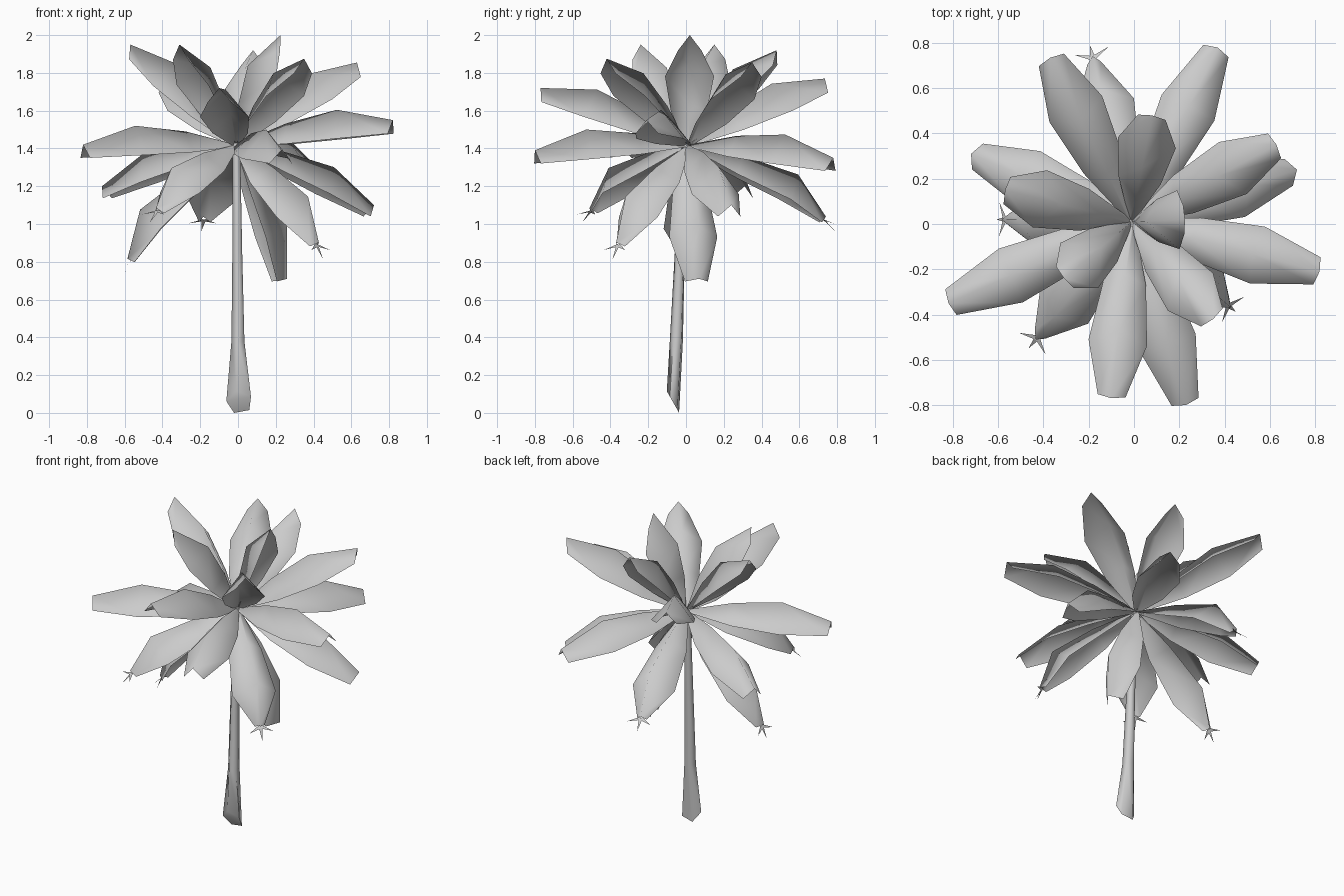
import bpy, math
from mathutils import Vector

if "Cube" in bpy.data.objects:
    bpy.data.objects.remove(bpy.data.objects["Cube"])

CROWN = Vector((-0.01, 0.01, 1.42))


def make(name, verts, faces, angle):
    me = bpy.data.meshes.new(name)
    me.from_pydata([tuple(v) for v in verts], [], faces)
    me.update()
    ob = bpy.data.objects.new(name, me)
    bpy.context.collection.objects.link(ob)
    bpy.ops.object.select_all(action='DESELECT')
    ob.select_set(True)
    bpy.context.view_layer.objects.active = ob
    bpy.ops.object.shade_smooth_by_angle(angle=math.radians(angle))
    return ob


def frond(name, tip, withered=False):
    """Tent-shaped leaf: a raised arching ridge with two drooping halves."""
    tip = Vector(tip)
    axis = tip - CROWN
    d = axis.normalized()
    side = d.cross(Vector((0, 0, 1))).normalized()
    up = side.cross(d)
    # (position along leaf, ridge arch, half width, droop of the edges)
    if withered:
        rows = [(0, 0, .012, .01), (.33, .09, .10, .11),
                (.68, .145, .135, .15), (.95, .02, .03, .04)]
    else:
        rows = [(0, 0, .012, .01), (.33, .07, .095, .11),
                (.66, .10, .13, .155), (1, 0, .062, .07)]
    rise = max(0, d.z)
    verts, faces = [], []
    for i, (t, arch, half, droop) in enumerate(rows):
        ridge = CROWN + axis * t + up * arch
        back = Vector()
        if i == 3:
            # tip corners hang straight down on rising leaves
            back = d * (0.012 + droop * rise)
            droop *= math.sqrt(1 - rise * rise)
        verts += [ridge - side * half - up * droop - back, ridge,
                  ridge + side * half - up * droop - back]
        if i:
            a, b = 3 * i - 3, 3 * i
            faces += [(a, a + 1, b + 1, b), (a + 1, a + 2, b + 2, b + 1)]
    if withered:
        # dried, splayed end: thin spikes
        p = CROWN + axis * .95
        for s in (-side + d * .5, side + d * .5, d - up * .3):
            s = s.normalized()
            w = s.cross(up).normalized() * .012
            n = len(verts)
            verts += [p - w, p + s * .085, p + w]
            faces.append((n, n + 1, n + 2))
    return make(name, verts, faces, 100)


# Healthy fronds: ridge tip positions
tips = [(.37, .78, 1.35), (-.37, .735, 1.77), (-.72, .31, 1.20), (-.57, .15, 1.95),
        (-.82, -.35, 1.42), (-.31, -.24, 1.95), (-.10, -.77, 1.72), (.23, -.80, 1.39),
        (.35, -.42, 1.875), (.82, -.21, 1.55), (.72, .24, 1.10), (.63, .35, 1.855),
        (.08, .48, 1.92), (.225, .02, 2.0), (.26, .07, .71)]
for i, t in enumerate(tips):
    frond(f"frond_{i + 1:02d}", t)

# Withered drooping fronds
dry = [(-.19, .77, 1.00), (-.60, .02, .77), (-.45, -.53, 1.05), (.44, -.38, .86)]
for i, t in enumerate(dry):
    frond(f"withered_frond_{i + 1}", t, True)

# Trunk: five-sided tapering tube with a slanted cut at the foot
rings = [((.008, -.068, .065), .07, (0, -.49, .87)),
         ((.002, -.05, .38), .037, (0, -1, -.1)),
         ((-.002, -.032, .85), .028, (0, -1, -.05)),
         ((-.008, 0, 1.43), .022, (0, -1, 0))]
verts, faces = [], []
N = 5
for i, (c, r, v) in enumerate(rings):
    v = Vector(v).normalized()
    for k in range(N):
        a = math.tau * k / N + math.radians(102)
        verts.append(Vector(c) + Vector((1, 0, 0)) * r * math.cos(a) + v * r * math.sin(a))
        if i:
            p, q, k2 = (i - 1) * N, i * N, (k + 1) % N
            faces.append((p + k, q + k, q + k2, p + k2))
faces += [tuple(range(N)), tuple(range(4 * N - 1, 3 * N - 1, -1))]
low = min(v.z for v in verts)
for v in verts[:N]:
    v.z -= low
make("trunk", verts, faces, 80)
